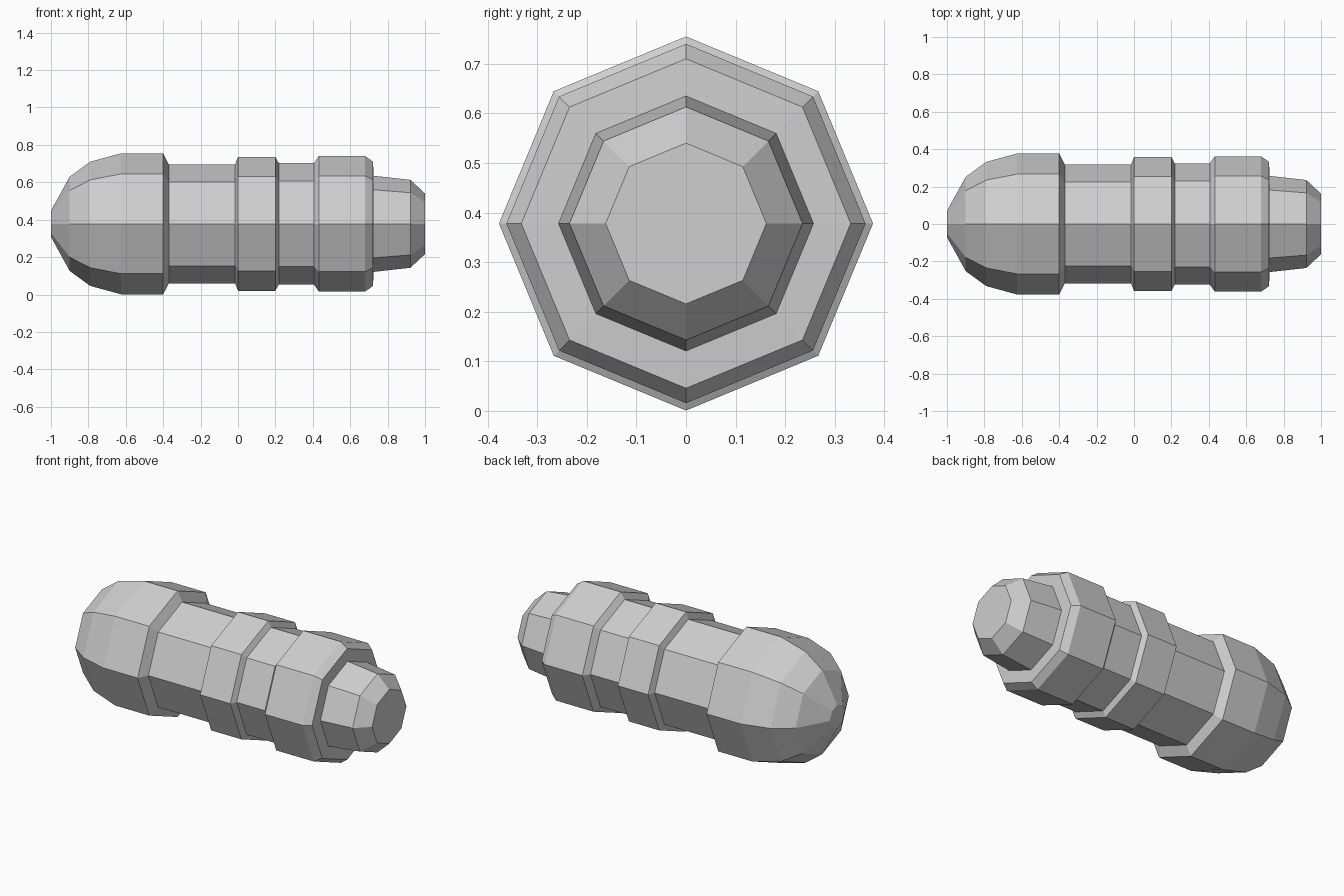
import bpy
import bmesh
from math import sin, cos, pi

old = bpy.data.objects.get("Cube")
if old:
    bpy.data.objects.remove(old, do_unlink=True)

SIDES = 8
AXIS_Z = 0.378

# Single plain grey
grey = bpy.data.materials.new("light grey")
grey.use_nodes = True
colour = (0.62, 0.62, 0.62, 1)
grey.diffuse_color = colour
grey.node_tree.nodes["Principled BSDF"].inputs["Base Color"].default_value = colour


def lathe(name, profile, cap_start=False, cap_end=False):
    """Turn (x, radius) points around the long axis into a faceted shell."""
    bm = bmesh.new()
    rings = []
    for x, r in profile:
        angles = [2 * pi * i / SIDES for i in range(SIDES)]
        rings.append([bm.verts.new((x, r * cos(a), r * sin(a))) for a in angles])
    for a, b in zip(rings, rings[1:]):
        for i in range(SIDES):
            j = (i + 1) % SIDES
            bm.faces.new((a[i], b[i], b[j], a[j]))
    if cap_start:
        bm.faces.new(rings[0])
    if cap_end:
        bm.faces.new(rings[-1][::-1])
    # Ring order runs from y to z, so these faces point inwards: turn them out
    bm.normal_update()
    for f in bm.faces:
        c = f.calc_center_median()
        if abs(f.normal.x) > 0.999 and f in bm.faces and len(f.verts) == SIDES:
            outward = f.normal.x * (1 if cap_end and c.x > 0 else -1)
        else:
            outward = f.normal.y * c.y + f.normal.z * c.z
        if outward < 0:
            f.normal_flip()
    mesh = bpy.data.meshes.new(name)
    bm.to_mesh(mesh)
    bm.free()
    mesh.materials.append(grey)
    obj = bpy.data.objects.new(name, mesh)
    obj.location.z = AXIS_Z
    bpy.context.collection.objects.link(obj)
    return obj


# Rounded end with its chamfered shoulder
lathe("rounded_nose", [(-1, 0.07), (-0.9, 0.252), (-0.79, 0.332), (-0.625, 0.377),
                       (-0.4, 0.377), (-0.37, 0.318)], cap_start=True)
# Slim barrel
lathe("barrel", [(-0.37, 0.318), (-0.015, 0.318)])
# Raised middle band
lathe("middle_band", [(-0.015, 0.318), (0, 0.358), (0.2, 0.358), (0.218, 0.324)])
# Recessed neck
lathe("neck", [(0.218, 0.324), (0.405, 0.324)])
# Rear collar with a flat end ring
lathe("rear_collar", [(0.405, 0.324), (0.432, 0.362), (0.68, 0.362),
                      (0.722, 0.332), (0.725, 0.257)])
# Tapered end plug
lathe("end_plug", [(0.725, 0.257), (0.922, 0.235), (1, 0.162)], cap_end=True)
